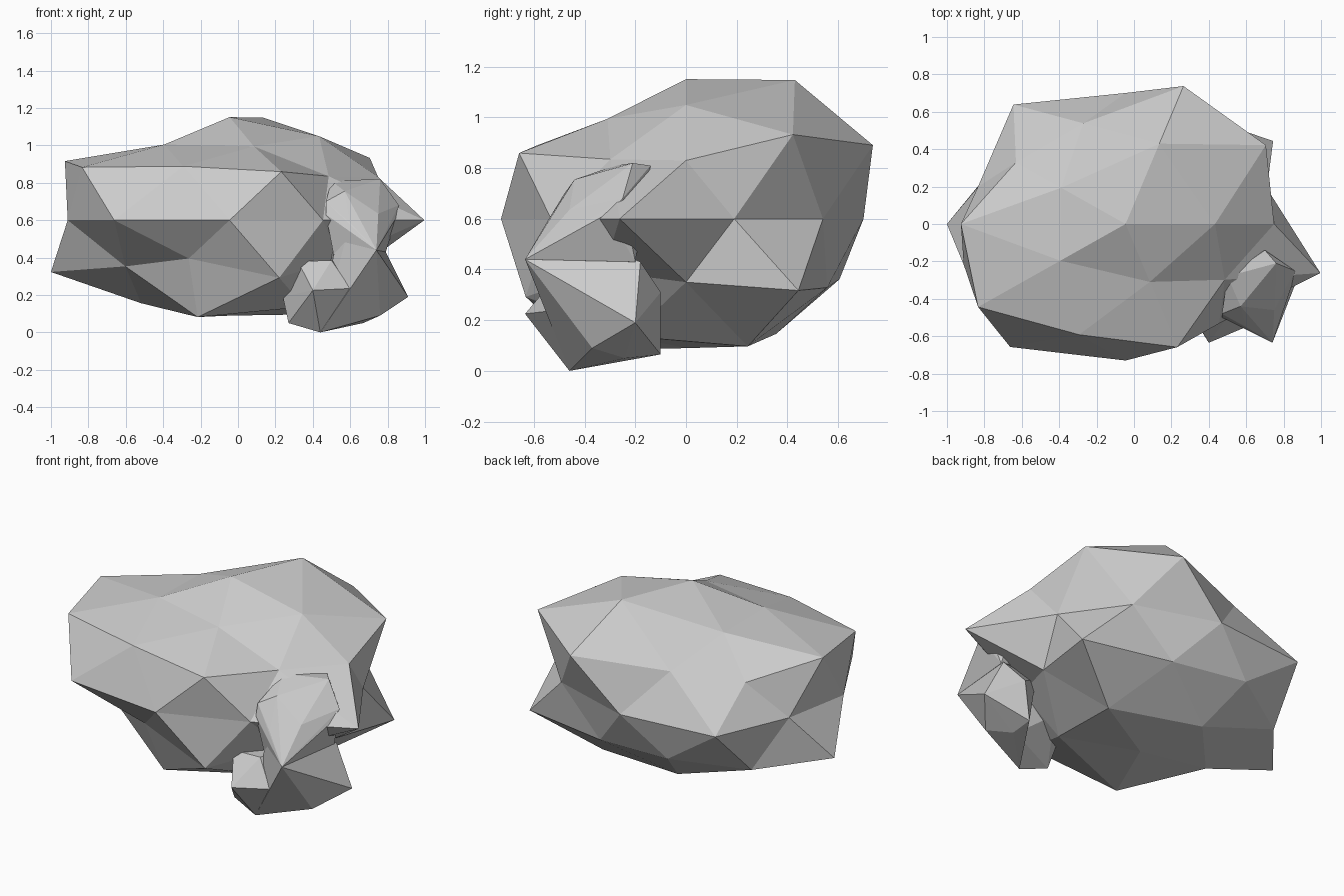
import bpy, bmesh, math


def finish(bm, name):
    bmesh.ops.recalc_face_normals(bm, faces=bm.faces)
    mesh = bpy.data.meshes.new(name)
    bm.to_mesh(mesh)
    bm.free()
    obj = bpy.data.objects.new(name, mesh)
    bpy.context.collection.objects.link(obj)
    return obj


def ring_key(v):
    # from the top ring down, then anticlockwise from +x
    angle = math.degrees(math.atan2(v.co.y, v.co.x))
    return (-round(v.co.z, 1), (angle + 1) % 360)


def hull_rock(name, points):
    bm = bmesh.new()
    for p in points:
        bm.verts.new(p)
    res = bmesh.ops.convex_hull(bm, input=bm.verts)
    loose = [v for v in bm.verts if not v.link_faces]
    bmesh.ops.delete(bm, geom=loose, context='VERTS')
    return finish(bm, name)


# Main boulder: icosphere pushed in and out along its radii, then flattened
radii = [
    0.95,                                    # top
    0.91, 1.11, 0.81, 0.82, 0.80,            # upper cap ring
    1.09, 0.86, 1.035, 0.945, 0.77,          # shoulder between corners
    0.888, 1.12, 0.81, 1.09, 1.00,           # shoulder corners
    0.795, 0.863, 0.905, 1.02, 0.83,         # waist, back half
    0.91, 1.05, 0.943, 0.85, 1.095,          # waist, front half
    1.09, 0.92, 1.068, 0.79, 0.80,           # lower corners
    0.82, 0.89, 0.95, 0.81, 1.01,            # between lower corners
    1.02, 0.92, 0.90, 1.05, 0.94,            # lower cap ring
    0.88,                                    # bottom
]
bm = bmesh.new()
bmesh.ops.create_icosphere(bm, subdivisions=2, radius=1)
for v, r in zip(sorted(bm.verts, key=ring_key), radii):
    d = v.co.normalized() * r
    v.co = (d.x - 0.045, d.y * 0.774, d.z * 0.58 + 0.6)
finish(bm, "main_boulder")

# Small rock leaning on the front right corner: foot, body and cap
hull_rock("small_rock_foot", [
    (0.24, -0.38, 0.19), (0.27, -0.42, 0.05), (0.44, -0.46, 0.0),
    (0.32, -0.50, 0.38), (0.50, -0.50, 0.385), (0.40, -0.635, 0.225),
    (0.60, -0.55, 0.235), (0.34, -0.28, 0.30), (0.60, -0.30, 0.10),
    (0.55, -0.30, 0.38)])
hull_rock("small_rock_body", [
    (0.44, -0.46, 0.0), (0.60, -0.55, 0.235), (0.74, -0.635, 0.44),
    (0.91, -0.20, 0.19), (0.67, -0.24, 0.05), (0.67, -0.10, 0.065),
    (0.70, -0.10, 0.31), (0.79, -0.18, 0.43), (0.76, -0.37, 0.09),
    (0.51, -0.48, 0.41), (0.60, -0.55, 0.585), (0.50, -0.25, 0.45)])
hull_rock("small_rock_cap", [
    (0.51, -0.48, 0.42), (0.74, -0.635, 0.44), (0.60, -0.55, 0.585),
    (0.47, -0.50, 0.63), (0.47, -0.48, 0.70), (0.57, -0.44, 0.755),
    (0.50, -0.28, 0.81), (0.70, -0.14, 0.81), (0.76, -0.21, 0.82),
    (0.86, -0.25, 0.68), (0.85, -0.31, 0.62), (0.75, -0.46, 0.635),
    (0.79, -0.20, 0.43), (0.55, -0.20, 0.50)])
